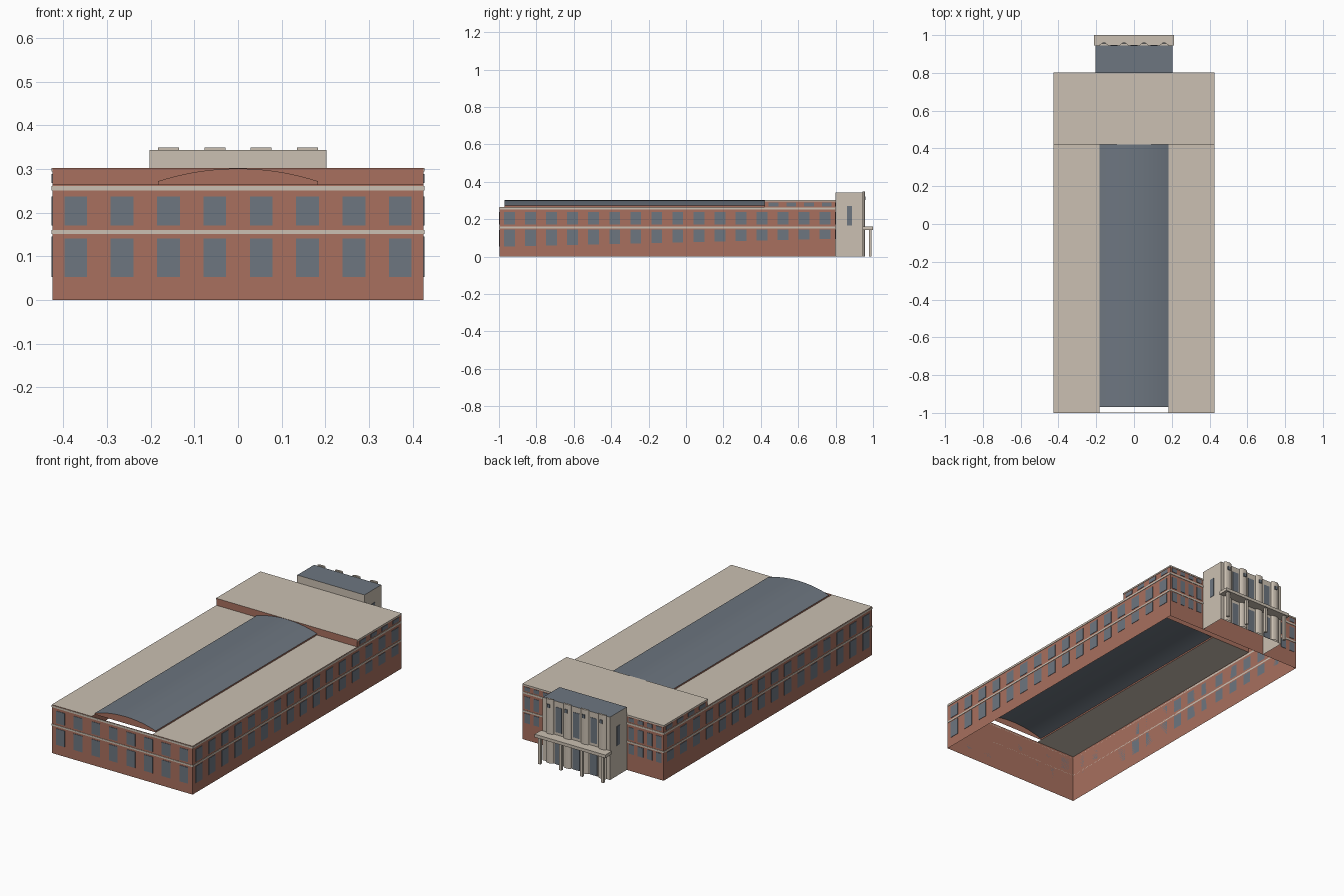
import bpy, bmesh, math

if "Cube" in bpy.data.objects:
    bpy.data.objects.remove(bpy.data.objects["Cube"], do_unlink=True)


def material(name, rgb):
    m = bpy.data.materials.new(name)
    m.use_nodes = True
    m.diffuse_color = (*rgb, 1)
    m.node_tree.nodes["Principled BSDF"].inputs["Base Color"].default_value = (*rgb, 1)
    return m


BRICK = material("red brick", (0.392, 0.162, 0.112))
STONE = material("pale stone", (0.597, 0.527, 0.445))
SLATE = material("slate grey", (0.153, 0.181, 0.216))


def finish(name, bm, mat):
    me = bpy.data.meshes.new(name)
    bm.to_mesh(me)
    bm.free()
    me.materials.append(mat)
    ob = bpy.data.objects.new(name, me)
    bpy.context.collection.objects.link(ob)
    return ob


def faces(name, polys, mat):
    """One object from a list of polygons."""
    bm = bmesh.new()
    for p in polys:
        bm.faces.new([bm.verts.new(c) for c in p])
    return finish(name, bm, mat)


def boxes(name, spans, mat):
    """One object from a list of (x0, x1, y0, y1, z0, z1) boxes."""
    bm = bmesh.new()
    for x0, x1, y0, y1, z0, z1 in spans:
        vs = bmesh.ops.create_cube(bm, size=1)["verts"]
        for v in vs:
            v.co = (x1 if v.co.x > 0 else x0, y1 if v.co.y > 0 else y0,
                    z1 if v.co.z > 0 else z0)
    return finish(name, bm, mat)


def wall(a, b, z0, z1):
    """Upright quad above the ground line a to b."""
    return [(*a, z0), (*b, z0), (*b, z1), (*a, z1)]


def flat(x0, x1, y0, y1, z):
    return [(x0, y0, z), (x1, y0, z), (x1, y1, z), (x0, y1, z)]


# Main dimensions
W, FRONT, STEP, BACK = 0.425, -0.998, 0.42, 0.80
LOW, HIGH = 0.264, 0.302
VW, VF, CURB = 0.183, -0.97, 0.272      # vault half width, front, springing
PW, PB, PH = 0.203, 0.945, 0.343        # entrance block
T = 0.002                               # plate thickness

# Brick shell, open underneath
shell = [wall((-W, FRONT), (W, FRONT), 0, LOW),
         wall((W, BACK), (-W, BACK), 0, HIGH),
         wall((-W, STEP), (W, STEP), LOW, HIGH)]
for s in (-1, 1):
    shell += [wall((s * W, FRONT), (s * W, STEP), 0, LOW),
              wall((s * W, STEP), (s * W, BACK), 0, HIGH)]
faces("brick_walls", shell, BRICK)

# Flat roofs, with an open middle under the vault
faces("flat_roofs", [flat(-W, -VW, FRONT, STEP, LOW), flat(VW, W, FRONT, STEP, LOW),
                     flat(-W, W, STEP, BACK, HIGH)], STONE)

# Barrel vault
rise = 0.301 - CURB
radius = (VW ** 2 + rise ** 2) / (2 * rise)
half = math.asin(VW / radius)
arc = []
for i in range(25):
    a = half * (i / 12 - 1)
    arc.append((radius * math.sin(a), CURB + rise - radius * (1 - math.cos(a))))
bm = bmesh.new()
rows = [[bm.verts.new((x, y, z)) for x, z in arc] for y in (VF, STEP)]
for i in range(24):
    bm.faces.new((rows[0][i], rows[0][i + 1], rows[1][i + 1], rows[1][i])).smooth = True
finish("vault_roof", bm, SLATE)
faces("vault_curb_and_gable",
      [wall((s * VW, VF), (s * VW, STEP), LOW, CURB) for s in (-1, 1)]
      + [[(-VW, VF, LOW), (VW, VF, LOW)] + [(x, VF, z) for x, z in reversed(arc)]], BRICK)

# Stone bands
bands = []
for z0, z1 in ((0.151, 0.160), (0.251, 0.261)):
    bands.append((-W, W, FRONT - T, FRONT, z0, z1))
    for s in (-1, 1):
        bands.append((*sorted((s * W, s * (W + T))), FRONT, BACK, z0, z1))
        bands.append((*sorted((s * PW, s * W)), BACK, BACK + T, z0, z1))
for s in (-1, 1):
    bands.append((*sorted((s * W, s * (W + T))), STEP, BACK, 0.294, HIGH))
    bands.append((*sorted((s * PW, s * W)), BACK, BACK + T, 0.294, HIGH))
boxes("stone_bands", bands, STONE)

# Front windows
UPPER, ATTIC = (0.170, 0.237), (0.268, 0.289)
panes = []
for i in range(8):
    x = -W + 2 * W * (i + 0.5) / 8
    for z in ((0.053, 0.141), UPPER):
        panes.append((x - 0.026, x + 0.026, FRONT - T, FRONT, *z))
boxes("front_windows", panes, SLATE)

# Side windows; the lower sills climb toward the back
panes = []
for s in (-1, 1):
    xs = sorted((s * W, s * (W + T)))
    for i in range(16):
        y = -1 + 1.8 * (i + 0.5) / 16
        for z in ((0.053 + 0.04 * i / 15, 0.145), UPPER):
            panes.append((*xs, y - 0.029, y + 0.029, *z))
    for i in range(4):
        y = STEP + (BACK - STEP) * (i + 0.5) / 4
        panes.append((*xs, y - 0.026, y + 0.026, *ATTIC))
boxes("side_windows", panes, SLATE)

# Back windows beside the entrance block
panes = []
for s in (-1, 1):
    for i in range(4):
        x = s * (PW + (W - PW) * (i + 0.5) / 4)
        for z in ((0.093, 0.145), UPPER, ATTIC):
            panes.append((x - 0.016, x + 0.016, BACK, BACK + T, *z))
boxes("back_windows", panes, SLATE)

# Entrance block, open underneath
faces("entrance_walls", [wall((-PW, BACK), (-PW, PB), 0, PH), wall((PW, PB), (PW, BACK), 0, PH),
                         wall((PW, PB), (-PW, PB), 0, PH),
                         wall((-PW, BACK), (PW, BACK), HIGH, PH)], STONE)
faces("entrance_roof", [flat(-PW, PW, BACK, PB, PH)], SLATE)
boxes("entrance_side_windows", [(*sorted((s * PW, s * (PW + T))), 0.86, 0.888, 0.165, 0.27)
                                for s in (-1, 1)], SLATE)

# Half-round pilasters with small ornaments
COLS = [-0.159, -0.053, 0.053, 0.159]
bm = bmesh.new()
for x in COLS:
    ring = [(x + 0.024 * math.cos(math.pi * k / 8), PB + 0.012 * math.sin(math.pi * k / 8))
            for k in range(9)]
    bottom = [bm.verts.new((*p, 0)) for p in ring]
    top = [bm.verts.new((*p, 0.349)) for p in ring]
    bm.faces.new(top)
    for k in range(9):
        j = (k + 1) % 9
        bm.faces.new((bottom[k], bottom[j], top[j], top[k]))
finish("pilasters", bm, STONE)
boxes("pilaster_ornaments", [(x - 0.008, x + 0.008, PB + 0.01, PB + 0.016, 0.303, 0.322)
                             for x in COLS], SLATE)

# Tall windows and doors between the pilasters
panes = []
for x in (-0.106, 0, 0.106):
    panes.append((x - 0.019, x + 0.019, PB, PB + T, 0.175, 0.312))
    panes.append((x - 0.021, x + 0.021, PB, PB + T, 0, 0.125))
boxes("entrance_windows_and_doors", panes, SLATE)

# Porch canopy on slim posts
boxes("porch_canopy", [(-0.213, 0.213, PB, 1, 0.143, 0.16)], STONE)
boxes("porch_posts", [(x - 0.007, x + 0.007, 0.979, 0.993, 0, 0.143)
                      for x in (-0.19, -0.064, 0.064, 0.19)], STONE)
